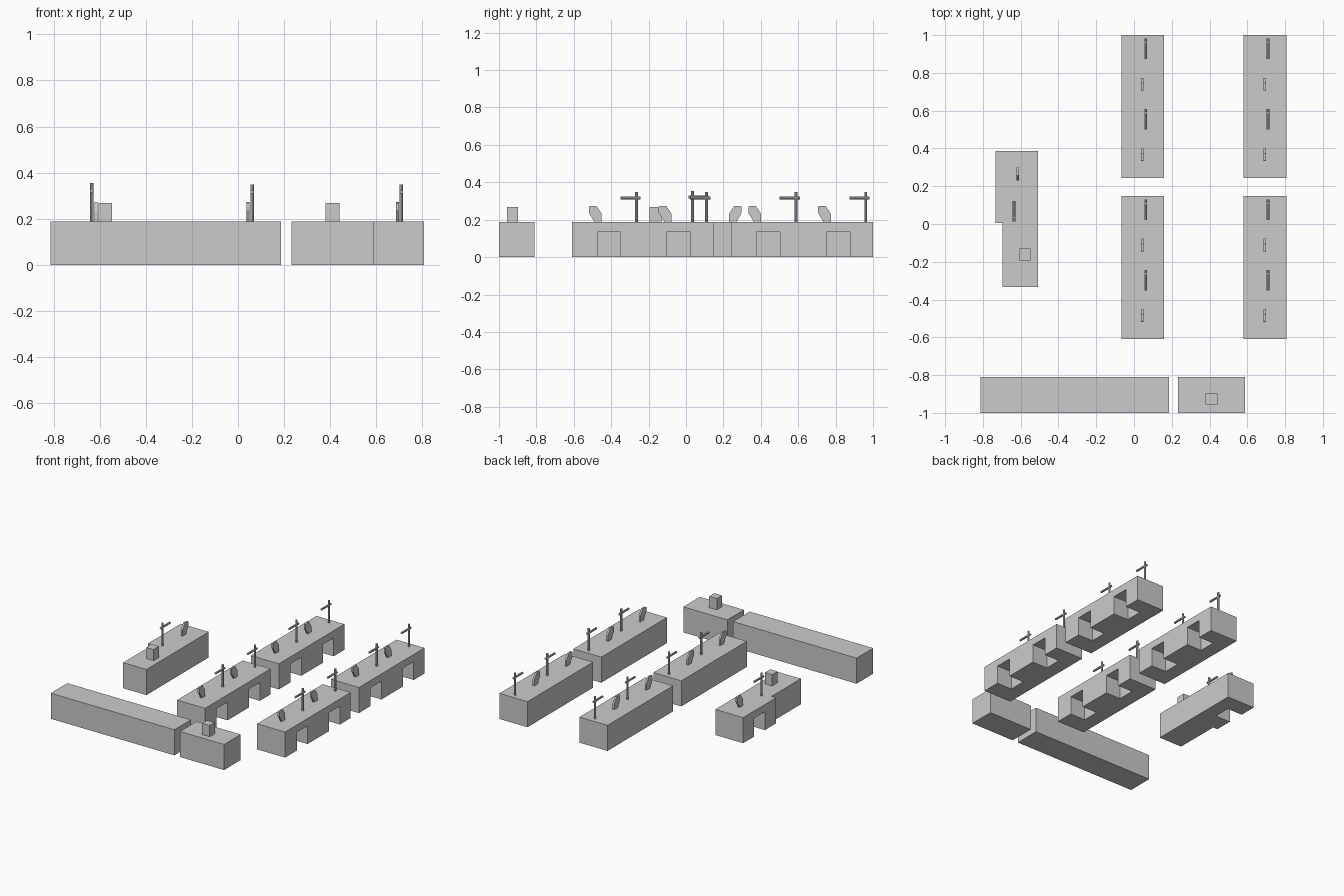
import bpy, bmesh, math
from mathutils import Matrix, Vector

if "Cube" in bpy.data.objects:
    bpy.data.objects.remove(bpy.data.objects["Cube"])

H = 0.187          # worktop height
NICHE_H = 0.134    # knee hole height
NICHE_D = 0.122    # knee hole depth


def finish(name, bm):
    bmesh.ops.recalc_face_normals(bm, faces=bm.faces)
    me = bpy.data.meshes.new(name)
    bm.to_mesh(me)
    bm.free()
    ob = bpy.data.objects.new(name, me)
    bpy.context.collection.objects.link(ob)
    return ob


def prism(name, points, direction):
    """Extrude a flat outline along a vector."""
    bm = bmesh.new()
    face = bm.faces.new([bm.verts.new(p) for p in points])
    ext = bmesh.ops.extrude_face_region(bm, geom=[face])
    verts = [v for v in ext["geom"] if isinstance(v, bmesh.types.BMVert)]
    bmesh.ops.translate(bm, verts=verts, vec=Vector(direction))
    return finish(name, bm)


def box(name, x0, x1, y0, y1, z0, z1):
    pts = [(x0, y0, z0), (x1, y0, z0), (x1, y1, z0), (x0, y1, z0)]
    return prism(name, pts, (0, 0, z1 - z0))


def cut(ob, x0, x1, y0, y1):
    """Cut a knee hole out of a counter."""
    tool = box("knee_hole_cutter", x0, x1, y0, y1, -0.05, NICHE_H)
    tool.hide_render = True
    mod = ob.modifiers.new("knee_hole", 'BOOLEAN')
    mod.operation = 'DIFFERENCE'
    mod.solver = 'EXACT'
    mod.object = tool
    bpy.context.view_layer.objects.active = ob
    bpy.ops.object.modifier_apply(modifier=mod.name)
    bpy.data.objects.remove(tool)


def rod(bm, centre, length, rot):
    bmesh.ops.create_cone(bm, cap_ends=True, segments=8, radius1=0.0075,
                          radius2=0.0075, depth=length,
                          matrix=Matrix.Translation(centre) @ rot)


def pole(x, y, s, top=0.349):
    """Post with a cross arm; s = -1 turns it round."""
    bm = bmesh.new()
    rod(bm, (x, y, (H + top) / 2), top - H, Matrix())
    rod(bm, (x, y - s * 0.033, top - 0.033), 0.108, Matrix.Rotation(math.pi / 2, 4, 'X'))
    finish("cross_arm_post", bm)


def screen(x, y, s):
    """Thin leaning panel; y is its outer top edge."""
    prof = [(0, 0.269), (0.007, 0.273), (0.041, 0.273), (0.068, 0.232),
            (0.068, H), (0.030, H), (0, 0.237)]
    prism("leaning_panel", [(x - 0.0065, y + s * a, z) for a, z in prof], (0.013, 0, 0))


# Four double desks, each with two stations
for x0 in (-0.066, 0.581):
    for y0 in (-0.609, 0.243):
        desk = box("double_desk", x0, x0 + 0.226, y0, y0 + 0.757, 0, H)
        for i in range(2):
            y = y0 + 0.373 * i
            cut(desk, x0 + 0.226 - NICHE_D, x0 + 0.3, y + 0.135, y + 0.260)
            screen(x0 + 0.110, y + 0.090, 1)
            pole(x0 + 0.128, y + 0.345, 1)

# Stepped desk facing the other way
outline = [(-0.732, 0.386), (-0.732, 0.005), (-0.695, 0.005),
           (-0.695, -0.333), (-0.507, -0.333), (-0.507, 0.386)]
side = prism("stepped_desk", [(x, y, 0) for x, y in outline], (0, 0, H))
cut(side, -0.8, -0.732 + NICHE_D, 0.135, 0.260)
screen(-0.616, 0.298, -1)
pole(-0.635, 0.034, -1, 0.354)
box("desk_box", -0.605, -0.547, -0.194, -0.130, H, 0.269)

# Front counters
box("long_counter", -0.813, 0.186, -1.0, -0.809, 0, H)
box("short_counter", 0.232, 0.588, -1.0, -0.809, 0, H)
box("counter_box", 0.379, 0.441, -0.956, -0.898, H, 0.269)
